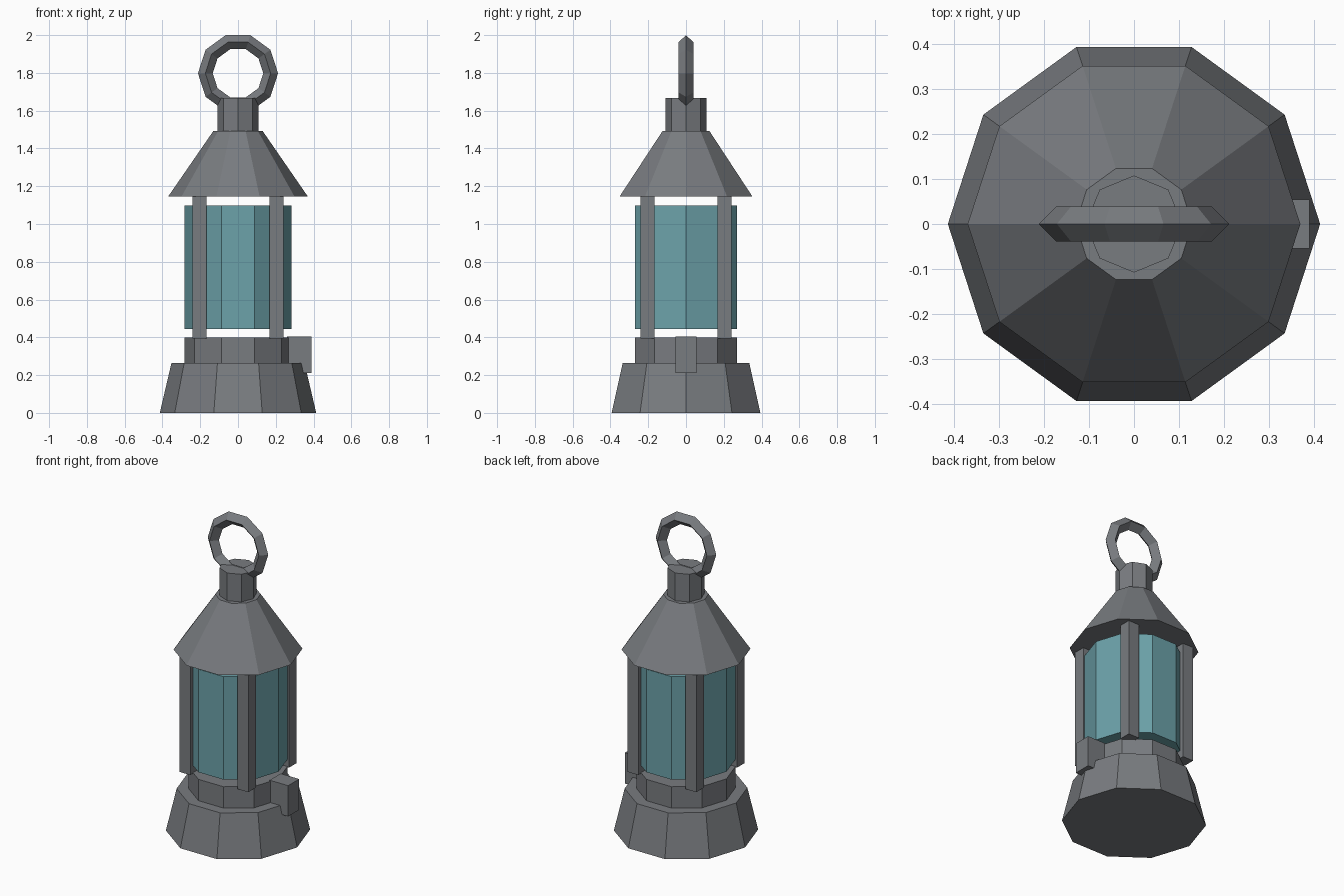
import bpy
import bmesh
from math import cos, sin, tau
from mathutils import Matrix

cube = bpy.data.objects.get("Cube")
if cube:
    bpy.data.objects.remove(cube, do_unlink=True)


def make_material(name, rgb):
    mat = bpy.data.materials.new(name)
    mat.use_nodes = True
    color = (*rgb, 1)
    mat.diffuse_color = color
    mat.node_tree.nodes["Principled BSDF"].inputs["Base Color"].default_value = color
    return mat


iron = make_material("iron grey", (0.19, 0.20, 0.215))
glass = make_material("teal glass", (0.15, 0.36, 0.40))


def finish(name, bm, mat):
    bmesh.ops.recalc_face_normals(bm, faces=bm.faces)
    mesh = bpy.data.meshes.new(name)
    bm.to_mesh(mesh)
    bm.free()
    mesh.materials.append(mat)
    obj = bpy.data.objects.new(name, mesh)
    bpy.context.collection.objects.link(obj)
    return obj


def frustum(name, mat, sides, z0, z1, r0, r1):
    """Closed faceted drum with a corner on the x axis."""
    bm = bmesh.new()
    rings = [[bm.verts.new((r * cos(tau * i / sides), r * sin(tau * i / sides), z))
              for i in range(sides)] for z, r in ((z0, r0), (z1, r1))]
    for ring in rings:
        bm.faces.new(ring)
    for i in range(sides):
        j = (i + 1) % sides
        bm.faces.new((rings[0][i], rings[0][j], rings[1][j], rings[1][i]))
    return finish(name, bm, mat)


def box(name, mat, center, size):
    bm = bmesh.new()
    matrix = Matrix.Translation(center) @ Matrix.Diagonal((*size, 1))
    bmesh.ops.create_cube(bm, size=1, matrix=matrix)
    return finish(name, bm, mat)


def hanging_ring(name, mat, z, major, minor, segments):
    """Upright ring with a diamond cross-section."""
    bm = bmesh.new()
    loops = []
    for i in range(segments):
        a = tau * i / segments
        loop = []
        for k in range(4):
            r = major + minor * cos(tau * k / 4)
            y = minor * sin(tau * k / 4)
            loop.append(bm.verts.new((r * cos(a), y, z + r * sin(a))))
        loops.append(loop)
    for i in range(segments):
        a, b = loops[i], loops[(i + 1) % segments]
        for k in range(4):
            n = (k + 1) % 4
            bm.faces.new((a[k], a[n], b[n], b[k]))
    return finish(name, bm, mat)


# Body, from the foot to the chimney
frustum("base", iron, 10, 0, 0.265, 0.414, 0.352)
frustum("burner_band", iron, 10, 0.265, 0.4, 0.284, 0.284)
frustum("glass_globe", glass, 10, 0.445, 1.097, 0.284, 0.284)
frustum("roof", iron, 10, 1.145, 1.493, 0.37, 0.13)
frustum("chimney", iron, 8, 1.493, 1.668, 0.108, 0.108)

# Four corner posts
for side, sx in (("left", 1), ("right", -1)):
    for end, sy in (("front", -1), ("back", 1)):
        box(f"{end}_{side}_post", iron, (sx * 0.203, sy * 0.203, 0.77),
            (0.075, 0.075, 0.75))

# Wick knob on the side
box("wick_knob", iron, (0.325, 0, 0.308), (0.13, 0.11, 0.195))

# Carrying ring
hanging_ring("carrying_ring", iron, 1.798, 0.173, 0.039, 10)
